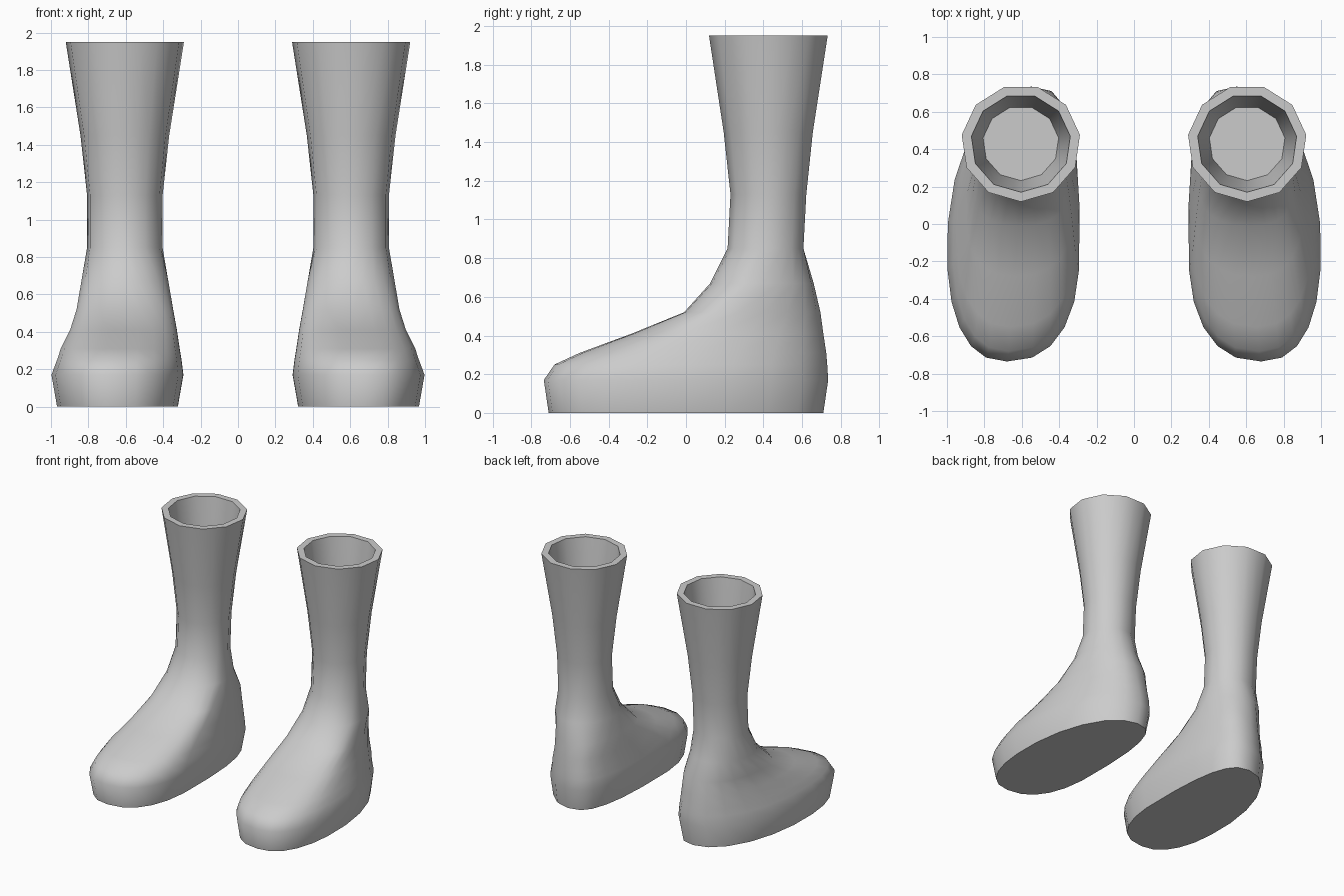
import bpy, bmesh, math

cube = bpy.data.objects.get("Cube")
if cube:
    bpy.data.objects.remove(cube, do_unlink=True)

grey = bpy.data.materials.new("plain grey")
grey.use_nodes = True
color = (0.6, 0.6, 0.6, 1)
grey.diffuse_color = color
grey.node_tree.nodes["Principled BSDF"].inputs["Base Color"].default_value = color

SIDES = 22

# Foot slices: z, inner x, outer x, toe y, heel y, widest y, toe x, heel x
FOOT = [
    (0.00, 0.32, 0.97, -0.71, 0.71, -0.12, 0.67, 0.56),
    (0.17, 0.29, 1.00, -0.735, 0.735, -0.12, 0.68, 0.55),
    (0.25, 0.30, 0.97, -0.68, 0.73, -0.10, 0.67, 0.55),
    (0.31, 0.31, 0.95, -0.55, 0.725, -0.05, 0.66, 0.56),
    (0.41, 0.325, 0.90, -0.28, 0.71, 0.06, 0.64, 0.57),
    (0.52, 0.345, 0.865, -0.01, 0.695, 0.20, 0.62, 0.58),
    (0.67, 0.37, 0.84, 0.125, 0.66, 0.36, 0.605, 0.60),
]
# Shaft slices: z, centre y, radius
SHAFT = [(0.85, 0.415, 0.20), (1.13, 0.43, 0.20), (1.45, 0.43, 0.235), (1.95, 0.432, 0.313)]
# Lining slices from the rim down to the inside floor
LINING = [(1.95, 0.432, 0.262), (1.65, 0.432, 0.225), (1.42, 0.432, 0.20)]


def power(value, exponent):
    return math.copysign(abs(value) ** exponent, value)


def foot_ring(z, x_in, x_out, y_toe, y_heel, y_mid, x_toe, x_heel):
    """Egg outline made of four rounded quarters."""
    points = []
    for k in range(SIDES):
        a = math.tau * k / SIDES
        s, c = math.sin(a), math.cos(a)
        toe = c > 0
        x_mid = x_toe if toe else x_heel
        n = 2.4 if toe else (2.0 if s > 0 else 2.9)
        n = n if z < 0.6 else 2.0
        half_x = x_out - x_mid if s > 0 else x_mid - x_in
        half_y = y_mid - y_toe if toe else y_heel - y_mid
        points.append((x_mid + half_x * power(s, 2 / n),
                       y_mid - half_y * power(c, 2 / n), z))
    return points


def shaft_ring(z, y, r):
    """Eleven-sided outline with a point in the middle of each side."""
    points = []
    for k in range(SIDES):
        a = math.tau * k / SIDES
        d = r * (math.cos(math.tau / SIDES) if k % 2 else 1)
        points.append((0.605 + d * 1.02 * math.sin(a), y - d * math.cos(a), z))
    return points


def build_boot(name, side):
    bm = bmesh.new()
    rings = [foot_ring(*row) for row in FOOT]
    rings += [shaft_ring(*row) for row in SHAFT + LINING]
    loops = [[bm.verts.new((side * x, y, z)) for x, y, z in ring] for ring in rings]
    # Skin the slices, then close the sole and the inside floor
    for low, high in zip(loops, loops[1:]):
        for k in range(SIDES):
            j = (k + 1) % SIDES
            bm.faces.new((low[k], low[j], high[j], high[k]))
    bm.faces.new(loops[0])
    bm.faces.new(loops[-1])
    bmesh.ops.recalc_face_normals(bm, faces=bm.faces)
    mesh = bpy.data.meshes.new(name)
    bm.to_mesh(mesh)
    bm.free()
    mesh.materials.append(grey)
    boot = bpy.data.objects.new(name, mesh)
    bpy.context.collection.objects.link(boot)
    bpy.ops.object.select_all(action="DESELECT")
    boot.select_set(True)
    bpy.context.view_layer.objects.active = boot
    bpy.ops.object.shade_smooth_by_angle(angle=math.radians(60))


build_boot("left_boot", 1)
build_boot("right_boot", -1)
